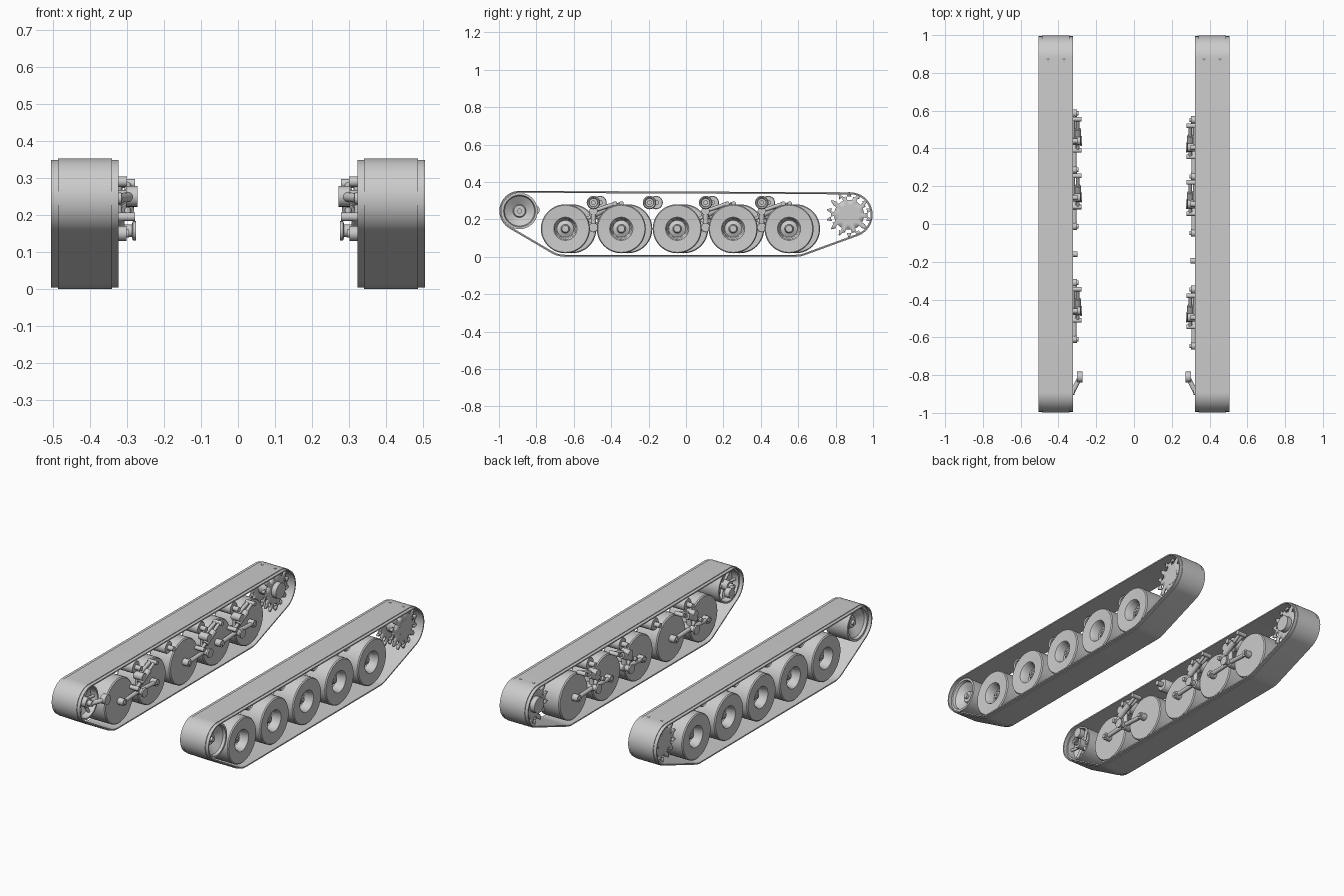
import bpy, bmesh, math
from mathutils import Vector
from mathutils.geometry import convex_hull_2d

cube = bpy.data.objects.get("Cube")
if cube:
    bpy.data.objects.remove(cube)

steel = bpy.data.materials.new("bare_grey")
steel.use_nodes = True
steel.diffuse_color = (0.6, 0.6, 0.6, 1)
steel.node_tree.nodes["Principled BSDF"].inputs["Base Color"].default_value = (0.6, 0.6, 0.6, 1)


def finish(bm, name, side, angle=35):
    """Place the part on its side (+1 or -1) and shade it."""
    for v in bm.verts:
        v.co.x *= side
    bmesh.ops.recalc_face_normals(bm, faces=bm.faces)
    mesh = bpy.data.meshes.new(name)
    bm.to_mesh(mesh)
    bm.free()
    mesh.materials.append(steel)
    obj = bpy.data.objects.new(("left_" if side > 0 else "right_") + name, mesh)
    bpy.context.collection.objects.link(obj)
    bpy.ops.object.select_all(action="DESELECT")
    obj.select_set(True)
    bpy.context.view_layer.objects.active = obj
    bpy.ops.object.shade_smooth_by_angle(angle=math.radians(angle))
    return obj


def lathe(bm, profile, y, z, steps=40):
    """Spin (radius, x) points about a sideways axle."""
    verts = [bm.verts.new((x, y, z + r)) for r, x in profile]
    edges = [bm.edges.new(p) for p in zip(verts, verts[1:])]
    new = bmesh.ops.spin(bm, geom=verts + edges, cent=(0, y, z), axis=(1, 0, 0),
                         angle=math.tau, steps=steps, use_duplicate=False)
    bmesh.ops.remove_doubles(bm, verts=bm.verts[:], dist=0.0002)


def pin(bm, y, z, r, x0, x1):
    lathe(bm, [(0, x0), (r, x0), (r, x1), (0, x1)], y, z, 20)


def rod(bm, a, b, r):
    a, b = Vector(a), Vector(b)
    turn = (b - a).to_track_quat("Z", "Y").to_matrix().to_4x4()
    turn.translation = (a + b) / 2
    bmesh.ops.create_cone(bm, cap_ends=True, segments=14, radius1=r, radius2=r,
                          depth=(b - a).length, matrix=turn)


def track(side):
    # belt wrapped round idler, first and last road wheel, and sprocket
    circles = [(-0.89, 0.245, 0.108), (-0.645, 0.15, 0.15), (0.585, 0.15, 0.15), (0.878, 0.225, 0.12)]
    pts = [(y, z, r, math.tau * i / 72) for y, z, r in circles for i in range(72)]
    flat = [Vector((y + r * math.cos(a), z + r * math.sin(a))) for y, z, r, a in pts]
    hull = [pts[i] for i in convex_hull_2d(flat)]
    section = [(0.323, -0.011), (0.323, -0.004), (0.341, -0.004), (0.341, 0),
               (0.487, 0), (0.487, -0.004), (0.505, -0.004), (0.505, -0.011)]
    bm = bmesh.new()
    rings = [[bm.verts.new((x, y + (r + d) * math.cos(a), z + (r + d) * math.sin(a)))
              for x, d in section] for y, z, r, a in hull]
    n = len(section)
    for i, ring in enumerate(rings):
        prev = rings[i - 1]
        for j in range(n):
            k = (j + 1) % n
            bm.faces.new((prev[j], prev[k], ring[k], ring[j]))
    finish(bm, "track_belt", side)


def sprocket(side):
    # toothed plates with ten openings, seventy steps around
    y, z, steps = 0.872, 0.225, 70
    for x, name in ((0.37, "inner_sprocket_plate"), (0.455, "outer_sprocket_plate")):
        bm = bmesh.new()
        rings = []
        for level in range(4):
            ring = []
            for i in range(steps):
                r = (0.05, 0.08, 0.098, 0.122 if i % 5 in (2, 3) else 0.098)[level]
                a = math.tau * i / steps
                if level == 3:
                    a += {2: 0.02, 3: -0.02}.get(i % 5, 0)
                ring.append(bm.verts.new((x, y + r * math.cos(a), z + r * math.sin(a))))
            rings.append(ring)
        bm.faces.new(rings[0])
        for level in range(3):
            for i in range(steps):
                k = (i + 1) % steps
                if level == 1 and i % 7 in (1, 2, 3, 4):
                    continue
                if level == 2 and i % 5 in (0, 4):
                    continue
                bm.faces.new((rings[level][i], rings[level][k],
                              rings[level + 1][k], rings[level + 1][i]))
        bmesh.ops.remove_doubles(bm, verts=bm.verts[:], dist=0.0002)
        obj = finish(bm, name, side)
        thick = obj.modifiers.new("thickness", "SOLIDIFY")
        thick.thickness, thick.offset = 0.012, 0
    bm = bmesh.new()
    pin(bm, y, z, 0.045, 0.335, 0.462)
    finish(bm, "sprocket_hub", side)


def idler(side):
    # dished idler with ribbed back and cranked axle
    y, z = -0.89, 0.245
    bm = bmesh.new()
    lathe(bm, [(0, 0.41), (0.03, 0.41), (0.085, 0.385), (0.088, 0.345), (0.097, 0.345),
               (0.097, 0.485), (0.085, 0.485), (0.08, 0.47), (0.035, 0.44),
               (0.03, 0.45), (0.013, 0.45), (0.013, 0.465), (0, 0.465)], y, z, 48)
    finish(bm, "idler_wheel", side)
    bm = bmesh.new()
    for i in range(6):
        a = math.tau * i / 6
        rod(bm, (0.385, y, z), (0.37, y + 0.088 * math.cos(a), z + 0.088 * math.sin(a)), 0.008)
    pin(bm, y, z, 0.028, 0.34, 0.41)
    finish(bm, "idler_ribs", side)
    bm = bmesh.new()
    pin(bm, y, z, 0.016, 0.315, 0.35)
    rod(bm, (0.325, y, z), (0.285, -0.81, 0.25), 0.013)
    pin(bm, -0.81, 0.25, 0.028, 0.272, 0.303)
    finish(bm, "idler_crank", side)


def road_wheel(side, y, number):
    z = 0.15
    bm = bmesh.new()
    lathe(bm, [(0, 0.338), (0.126, 0.338), (0.131, 0.344), (0.131, 0.474), (0.126, 0.48),
               (0.062, 0.476), (0.056, 0.468), (0.05, 0.425), (0.045, 0.42), (0.024, 0.43),
               (0.018, 0.45), (0.009, 0.45), (0.009, 0.455), (0, 0.455)], y, z, 48)
    finish(bm, f"road_wheel_{number}", side)


def return_roller(side, y, number):
    z = 0.29
    bm = bmesh.new()
    lathe(bm, [(0, 0.335), (0.033, 0.335), (0.036, 0.34), (0.036, 0.42), (0.031, 0.425),
               (0.024, 0.42), (0.022, 0.41), (0.012, 0.41), (0.012, 0.425), (0, 0.425)], y, z, 28)
    pin(bm, y, z, 0.014, 0.3, 0.34)
    finish(bm, f"return_roller_{number}", side)


def suspension(side, y, axles, number):
    # swing arms from a shared pivot
    bm = bmesh.new()
    lathe(bm, [(0, 0.275), (0.026, 0.275), (0.026, 0.284), (0.017, 0.287), (0.017, 0.312),
               (0.024, 0.316), (0.024, 0.36), (0, 0.36)], y, 0.157, 20)
    for axle in axles:
        rod(bm, (0.316, y, 0.157), (0.316, axle, 0.15), 0.012)
        pin(bm, axle, 0.15, 0.02, 0.302, 0.34)
        pin(bm, axle, 0.15, 0.011, 0.295, 0.305)
    finish(bm, f"swing_arms_{number}", side)
    # slanted damper with a thick sleeve and end pins
    bm = bmesh.new()
    low, high = Vector((0.298, y - 0.05, 0.195)), Vector((0.298, y + 0.115, 0.285))
    rod(bm, low, high, 0.009)
    rod(bm, low.lerp(high, 0.2), low.lerp(high, 0.68), 0.017)
    for end in (low, high):
        pin(bm, end.y, end.z, 0.012, 0.278, 0.335)
    rod(bm, (0.318, y, 0.157), (0.318, low.y, low.z), 0.012)
    finish(bm, f"damper_{number}", side)
    # upper bracket above the pivot
    bm = bmesh.new()
    pin(bm, y, 0.245, 0.022, 0.282, 0.34)
    rod(bm, (0.325, y, 0.245), (0.325, y, 0.157), 0.014)
    rod(bm, (0.322, y, 0.245), (0.322, y + 0.115, 0.285), 0.01)
    finish(bm, f"bracket_{number}", side)


for side, shift in ((1, 0), (-1, 0.035)):
    track(side)
    sprocket(side)
    idler(side)
    wheels = [-0.645 + 0.299 * i + shift for i in range(5)]
    for i, y in enumerate(wheels):
        road_wheel(side, y, i + 1)
    for i in range(4):
        return_roller(side, -0.495 + 0.3 * i + shift, i + 1)
    suspension(side, -0.495 + shift, wheels[0:2], 1)
    suspension(side, 0.105 + shift, wheels[2:3], 2)
    suspension(side, 0.405 + shift, wheels[3:5], 3)
